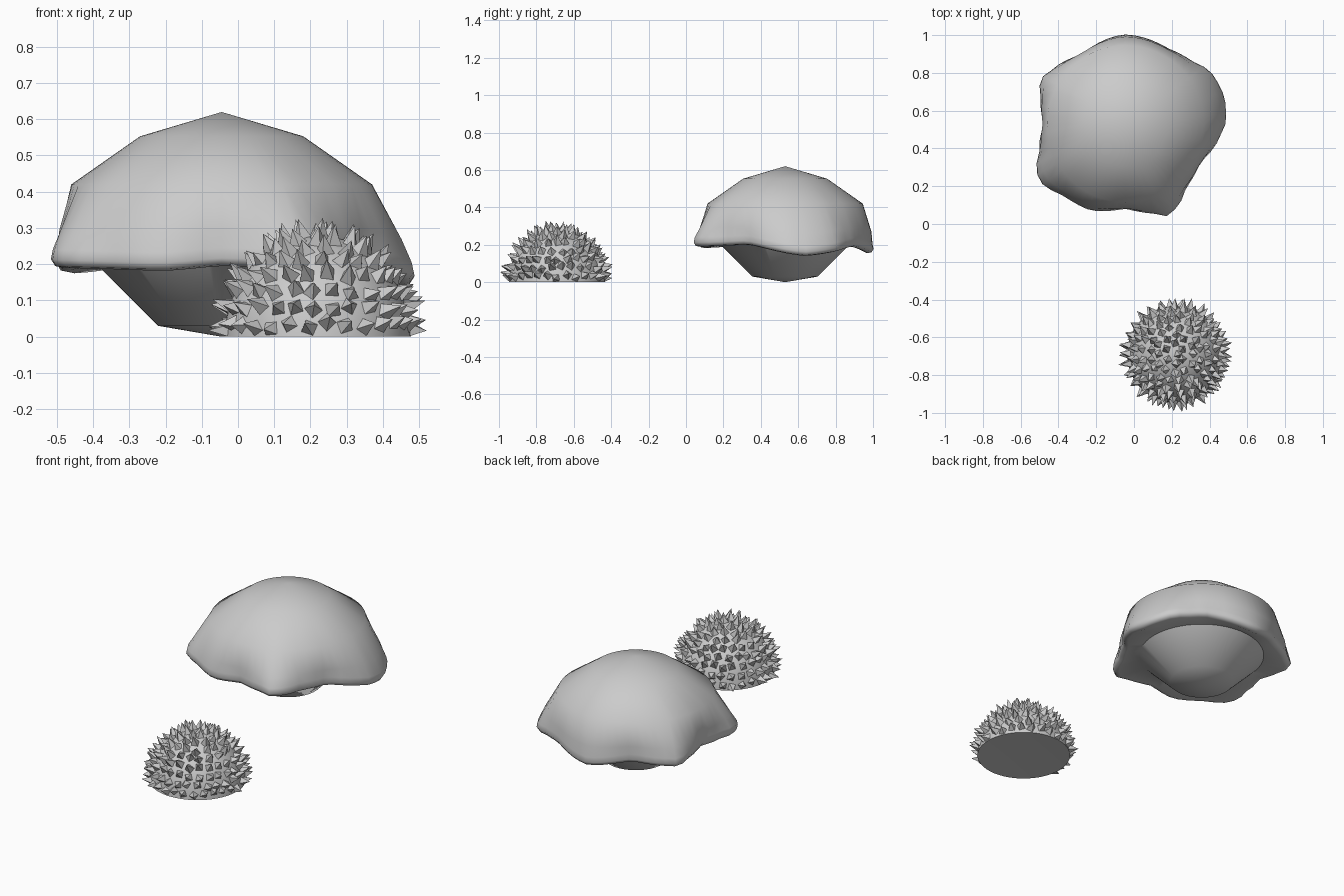
import bpy, bmesh, math, random
from mathutils import Vector

if "Cube" in bpy.data.objects:
    bpy.data.objects.remove(bpy.data.objects["Cube"])

random.seed(4)


def finish(bm, name, angle):
    bmesh.ops.recalc_face_normals(bm, faces=bm.faces)
    me = bpy.data.meshes.new(name)
    bm.to_mesh(me)
    bm.free()
    ob = bpy.data.objects.new(name, me)
    bpy.context.collection.objects.link(ob)
    bpy.ops.object.select_all(action='DESELECT')
    ob.select_set(True)
    bpy.context.view_layer.objects.active = ob
    bpy.ops.object.shade_smooth_by_angle(angle=math.radians(angle))
    return ob


def periodic(table, deg):
    """Eased interpolation around a closed (angle, value) table."""
    pts = [(table[-1][0] - 360, table[-1][1])] + table + [(table[0][0] + 360, table[0][1])]
    for (a, u), (b, v) in zip(pts, pts[1:]):
        if a <= deg <= b:
            t = (deg - a) / (b - a)
            t = 0.5 * t + 0.5 * t * t * (3 - 2 * t)
            return u + (v - u) * t


def lathe(bm, centre, seg, rings, top, bottom):
    """Rings are functions angle -> (radius, z); closed by two poles."""
    cx, cy = centre
    rows = []
    for ring in rings:
        row = []
        for i in range(seg):
            d = 360 * i / seg
            r, z = ring(d)
            a = math.radians(d)
            row.append(bm.verts.new((cx + r * math.cos(a), cy + r * math.sin(a), z)))
        rows.append(row)
    t = bm.verts.new((cx, cy, top))
    b = bm.verts.new((cx, cy, bottom))
    for i in range(seg):
        j = (i + 1) % seg
        bm.faces.new((t, rows[0][i], rows[0][j]))
        bm.faces.new((b, rows[-1][j], rows[-1][i]))
        for p, q in zip(rows, rows[1:]):
            bm.faces.new((p[i], q[i], q[j], p[j]))


# Lobed coral cap: rim radius and rim height around the circle
rim_r = [(0, .53), (15, .543), (31, .53), (45, .48), (61, .459), (90, .473), (122, .438),
         (145, .485), (152, .51), (165, .465), (180, .435), (198, .48), (208, .537),
         (215, .545), (231, .50), (246, .495), (270, .45), (285, .486), (294, .535),
         (301, .522), (315, .463), (332, .447), (351, .50)]
rim_z = [(12, .14), (55, .19), (90, .155), (122, .195), (150, .175), (180, .20),
         (212, .19), (250, .182), (270, .195), (294, .19), (332, .20)]
R = lambda d: periodic(rim_r, d)
Z = lambda d: periodic(rim_z, d)
cap_rings = [
    lambda d: (.225, .553),
    lambda d: (.415, .42),
    lambda d: (.445 + .6 * (R(d) - .445), .29 + .6 * (Z(d) - .19)),
    lambda d: (R(d) - .006, Z(d) + .05),
    lambda d: (R(d), Z(d) + .022),
    lambda d: (R(d) - .012, Z(d) + .004),
    lambda d: (R(d) - .035, Z(d)),
    lambda d: (.345, .20),
    lambda d: (.175, .03),
]
bm = bmesh.new()
lathe(bm, (-.045, .53), 60, cap_rings, .62, 0)
finish(bm, "coral_cap", 50)

# Urchin body: half dome on a flat base
UC = Vector((.22, -.69, 0))
RX, RZ = .257, .28
bm = bmesh.new()


def dome_ring(k, n=9):
    e = math.pi / 2 * (1 - k / n)
    return lambda d: (RX * math.cos(e), RZ * math.sin(e))


lathe(bm, (UC.x, UC.y), 48, [dome_ring(k) for k in range(1, 10)], RZ, .008)


# Urchin spikes: rows of small pyramids over the dome
def spike(elev, az):
    n = Vector((math.cos(elev) * math.cos(az), math.cos(elev) * math.sin(az), math.sin(elev)))
    p = UC + Vector((n.x * RX, n.y * RX, n.z * RZ))
    side = Vector((-math.sin(az), math.cos(az), 0))
    up = n.cross(side)
    length = random.uniform(.036, .056)
    lean = side * random.uniform(-.012, .012) + up * random.uniform(-.012, .012)
    spin = random.uniform(0, math.tau)
    base = []
    for k in range(4):
        a = spin + math.tau * k / 4
        v = p - n * .006 + (side * math.cos(a) + up * math.sin(a)) * .027
        v.z = max(v.z, 0)
        base.append(bm.verts.new(v))
    tip = bm.verts.new(p + n * length + lean)
    for k in range(4):
        bm.faces.new((base[k], base[(k + 1) % 4], tip))
    bm.faces.new(base[::-1])


for row in range(9):
    elev = math.radians(6 + row * 10.3)
    count = max(1, round(math.tau * RX * math.cos(elev) / .053))
    for i in range(count):
        spike(elev + random.uniform(-.04, .04),
              math.tau * (i + .5 * (row % 2) + random.uniform(-.12, .12)) / count)
finish(bm, "spiny_urchin", 60)
